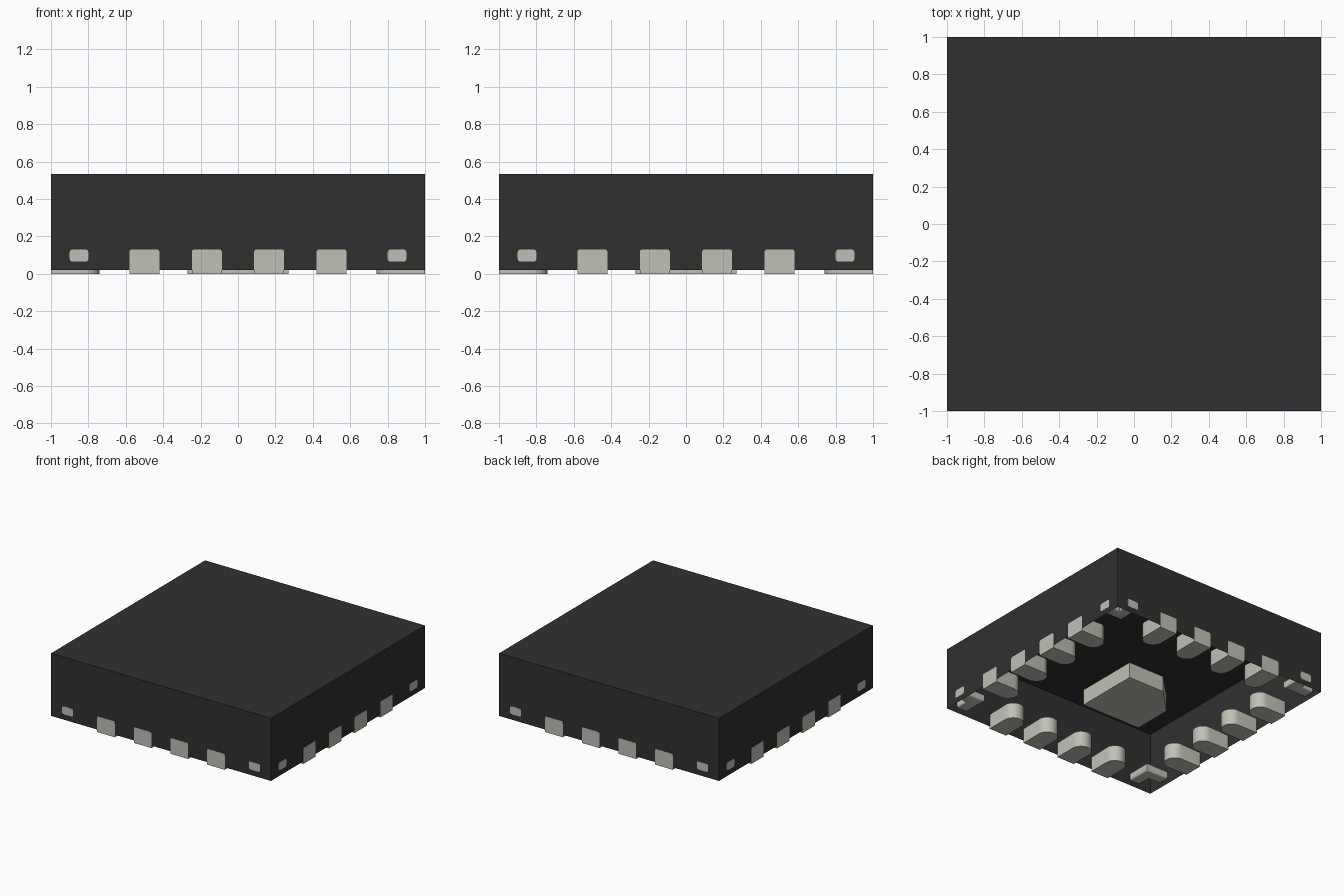
import bpy, bmesh, math

cube = bpy.data.objects.get("Cube")
if cube:
    bpy.data.objects.remove(cube, do_unlink=True)

SHELL = 0.999      # half width of the moulded body
LEAD_TOP = 0.13
LEAD_HALF = 0.08


def material(name, color):
    mat = bpy.data.materials.new(name)
    mat.use_nodes = True
    mat.diffuse_color = color
    mat.node_tree.nodes["Principled BSDF"].inputs["Base Color"].default_value = color
    return mat


black = material("black plastic", (0.03, 0.03, 0.03, 1))
metal = material("pale metal", (0.53, 0.53, 0.47, 1))


def finish(name, bm, mat, turn=0.0, smooth=False):
    bmesh.ops.recalc_face_normals(bm, faces=bm.faces)
    mesh = bpy.data.meshes.new(name)
    bm.to_mesh(mesh)
    bm.free()
    mesh.materials.append(mat)
    obj = bpy.data.objects.new(name, mesh)
    bpy.context.collection.objects.link(obj)
    obj.rotation_euler.z = turn
    if smooth:
        bpy.ops.object.select_all(action="DESELECT")
        obj.select_set(True)
        bpy.context.view_layer.objects.active = obj
        bpy.ops.object.shade_smooth_by_angle(angle=math.radians(35))
    return obj


def prism(outline, z0, z1):
    bm = bmesh.new()
    face = bm.faces.new([bm.verts.new((x, y, z0)) for x, y in outline])
    top = bmesh.ops.extrude_face_region(bm, geom=[face], use_keep_orig=True)
    moved = [v for v in top["geom"] if isinstance(v, bmesh.types.BMVert)]
    bmesh.ops.translate(bm, verts=moved, vec=(0, 0, z1 - z0))
    return bm


def round_edges(bm, test, radius):
    edges = [e for e in bm.edges if test(e)]
    bmesh.ops.bevel(bm, geom=edges, offset=radius, segments=3, profile=0.5,
                    affect="EDGES")


def square(h):
    return [(-h, -h), (h, -h), (h, h), (-h, h)]


# Moulded body: a thin shell, open underneath
bm = prism(square(SHELL), 0.02, 0.535)
floor = [f for f in bm.faces if all(v.co.z < 0.1 for v in f.verts)]
bmesh.ops.delete(bm, geom=floor, context="FACES_ONLY")
finish("body", bm, black)

# Central pad with one cut corner
p = 0.27
finish("center_pad",
       prism([(-p, -p), (p, -p), (p, p), (-0.06, p), (-p, 0.06)], 0, LEAD_TOP), metal)


# Edge leads: flat at the wall, round at the inner end
def lead_outline(cx):
    end = -0.74 - LEAD_HALF
    arc = [math.pi * i / 16 for i in range(17)]
    return ([(cx - LEAD_HALF, -1), (cx + LEAD_HALF, -1)] +
            [(cx + LEAD_HALF * math.cos(a), end + LEAD_HALF * math.sin(a)) for a in arc])


def long_top_edge(e):
    a, b = (v.co for v in e.verts)
    return min(a.z, b.z) > 0.1 and abs(a.x - b.x) < 1e-4 and abs(a.y - b.y) > 0.1


# Corner tie bars: a bent strip that shows on both walls
near, far = -0.9, -0.8
tie_outline = [(near, -1), (far, -1), (far, far), (-1, far), (-1, near), (near, near)]


def strip_edge(e):
    a, b = (v.co for v in e.verts)
    return abs(a.z - b.z) < 1e-4 and min(a.x, b.x, a.y, b.y) < -0.99 and (
        abs(a.x - b.x) < 1e-4 and abs(a.x) < 0.95 or
        abs(a.y - b.y) < 1e-4 and abs(a.y) < 0.95)


for side, label in enumerate(("front", "right", "back", "left")):
    turn = side * math.pi / 2
    for i in range(4):
        bm = prism(lead_outline((i - 1.5) / 3), 0, LEAD_TOP)
        round_edges(bm, long_top_edge, 0.012)
        finish(f"{label}_lead_{i + 1}", bm, metal, turn, True)
    bm = prism(tie_outline, 0.065, LEAD_TOP)
    round_edges(bm, strip_edge, 0.015)
    finish(f"{label}_corner_tie", bm, metal, turn, True)
